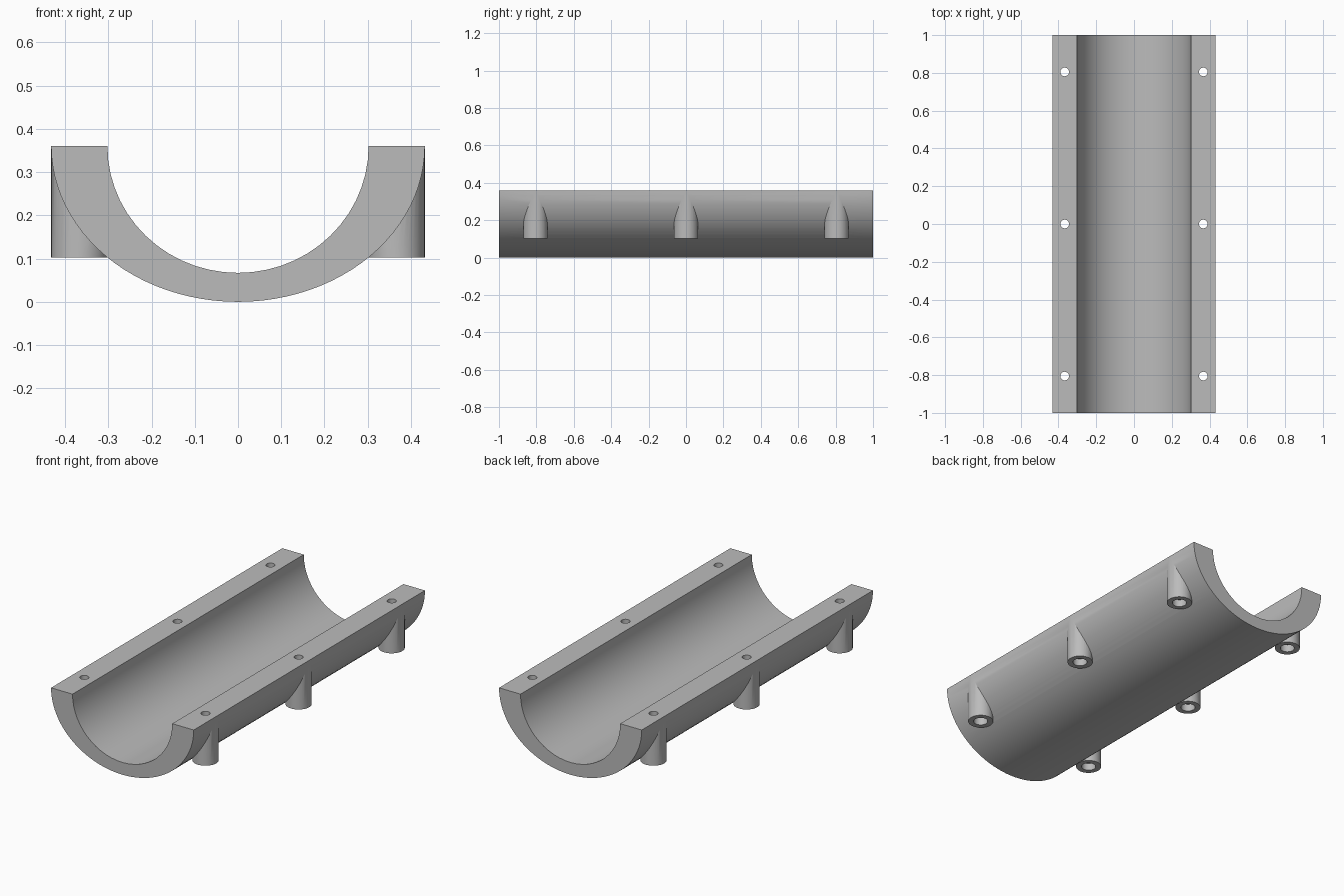
import bpy, bmesh, math
from mathutils import Vector

if "Cube" in bpy.data.objects:
    bpy.data.objects.remove(bpy.data.objects["Cube"], do_unlink=True)

TOP = 0.36
BOSS_X, BOSS_Y = 0.367, 0.805
SPOTS = [(sx * BOSS_X, k * BOSS_Y) for sx in (-1, 1) for k in (-1, 0, 1)]

grey = bpy.data.materials.new("plain grey")
grey.use_nodes = True
color = (0.5, 0.5, 0.5, 1)
grey.diffuse_color = color
grey.node_tree.nodes["Principled BSDF"].inputs["Base Color"].default_value = color


def to_object(name, bm):
    bmesh.ops.recalc_face_normals(bm, faces=bm.faces)
    mesh = bpy.data.meshes.new(name)
    bm.to_mesh(mesh)
    bm.free()
    mesh.materials.append(grey)
    obj = bpy.data.objects.new(name, mesh)
    bpy.context.collection.objects.link(obj)
    return obj


def half_ellipse(rx, rz, steps):
    angles = [math.pi * i / steps for i in range(steps + 1)]
    return [(-rx * math.cos(a), TOP - rz * math.sin(a)) for a in angles]


def turned_posts(name, profile, sides):
    """Closed turned solids, one at every mounting spot."""
    bm = bmesh.new()
    for x, y in SPOTS:
        rings = []
        for r, z in profile:
            ring = []
            for i in range(sides):
                a = 2 * math.pi * i / sides
                ring.append(bm.verts.new((x + r * math.cos(a), y + r * math.sin(a), z)))
            rings.append(ring)
        for low, high in zip(rings, rings[1:]):
            for i in range(sides):
                j = (i + 1) % sides
                bm.faces.new((low[i], low[j], high[j], high[i]))
        bm.faces.new(rings[0])
        bm.faces.new(rings[-1])
    return to_object(name, bm)


def combine(target, tool, operation):
    mod = target.modifiers.new(operation.lower(), "BOOLEAN")
    mod.operation, mod.solver, mod.object = operation, "EXACT", tool
    bpy.context.view_layer.objects.active = target
    bpy.ops.object.modifier_apply(modifier=mod.name)
    bpy.data.objects.remove(tool, do_unlink=True)


# Half-pipe trough, extruded along its length
bm = bmesh.new()
outline = half_ellipse(0.432, TOP, 48) + half_ellipse(0.302, 0.293, 28)[::-1]
section = bm.faces.new([bm.verts.new((x, -1, z)) for x, z in outline])
swept = bmesh.ops.extrude_face_region(bm, geom=[section])
bmesh.ops.translate(bm, vec=Vector((0, 2, 0)),
                    verts=[v for v in swept["geom"] if isinstance(v, bmesh.types.BMVert)])
trough = to_object("trough", bm)

# Screw bosses under both rims
bosses = turned_posts("screw_bosses", [(0.065, 0.103), (0.065, 0.355)], 32)
combine(trough, bosses, "UNION")

# Screw holes with a counterbore at the foot of each boss
holes = turned_posts("screw_holes", [(0.037, 0.05), (0.037, 0.143), (0.023, 0.143), (0.023, 0.42)], 20)
combine(trough, holes, "DIFFERENCE")

# Smooth curved walls, crisp rims
bpy.ops.object.select_all(action="DESELECT")
trough.select_set(True)
bpy.context.view_layer.objects.active = trough
bpy.ops.object.shade_smooth_by_angle(angle=math.radians(30))
